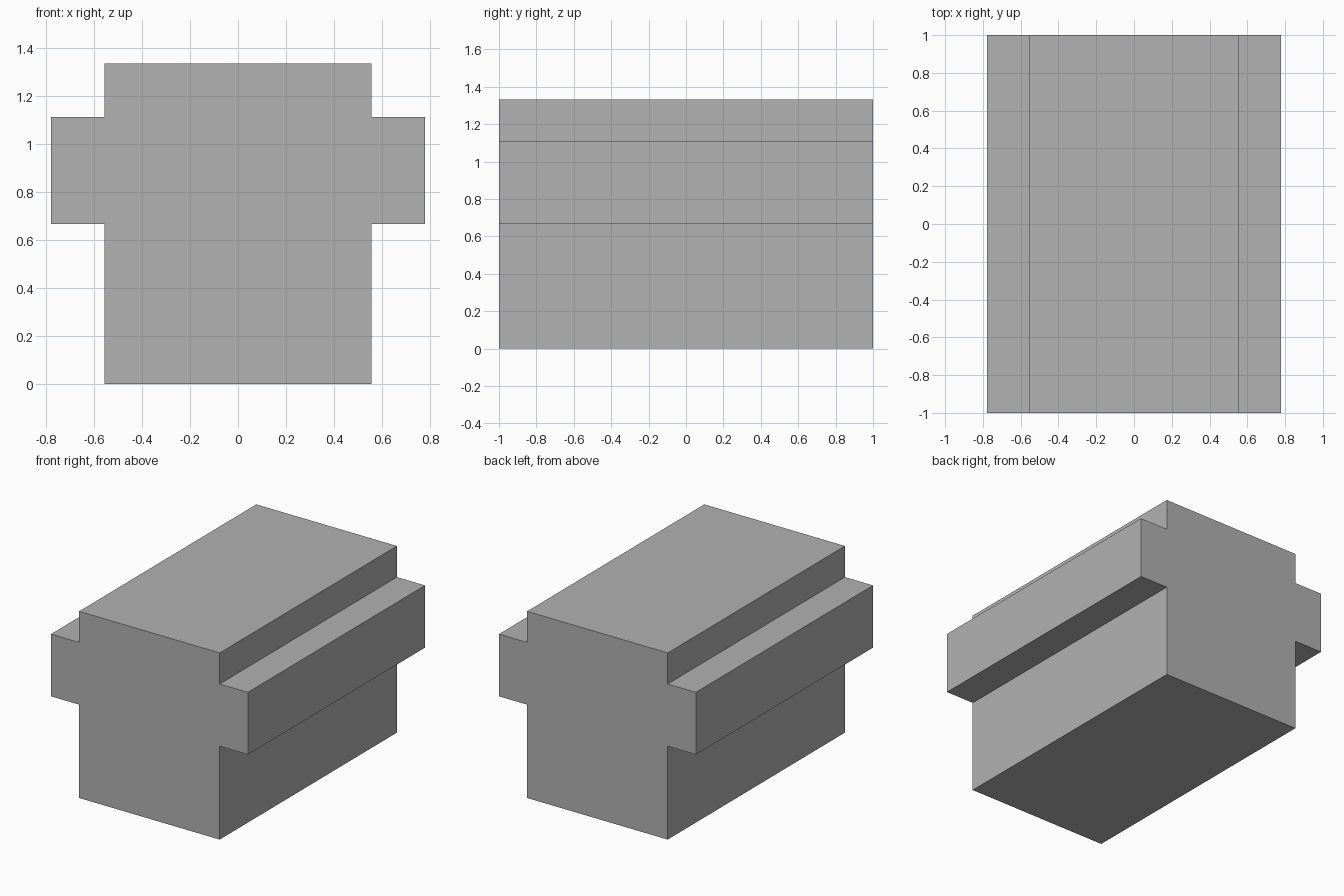
import bpy
import bmesh

cube = bpy.data.objects.get("Cube")
if cube:
    bpy.data.objects.remove(cube, do_unlink=True)

# Proportions follow a grid of nine steps to the half length
STEP = 1 / 9
LENGTH = 18 * STEP

grey = bpy.data.materials.new("plain_grey")
grey.use_nodes = True
colour = (0.445, 0.445, 0.445, 1)
grey.diffuse_color = colour
grey.node_tree.nodes["Principled BSDF"].inputs["Base Color"].default_value = colour

# Block with side rails: half cross-section mirrored, then extruded front to back
half = [(5, 0), (5, 6), (7, 6), (7, 10), (5, 10), (5, 12)]
outline = half + [(-x, z) for x, z in reversed(half)]

bm = bmesh.new()
front = bm.faces.new([bm.verts.new((x * STEP, -LENGTH / 2, z * STEP)) for x, z in outline])
extruded = bmesh.ops.extrude_face_region(bm, geom=[front], use_keep_orig=True)
back = [v for v in extruded["geom"] if isinstance(v, bmesh.types.BMVert)]
bmesh.ops.translate(bm, verts=back, vec=(0, LENGTH, 0))
bmesh.ops.recalc_face_normals(bm, faces=bm.faces)

mesh = bpy.data.meshes.new("railed_block")
bm.to_mesh(mesh)
bm.free()
mesh.materials.append(grey)
block = bpy.data.objects.new("railed_block", mesh)
bpy.context.collection.objects.link(block)
